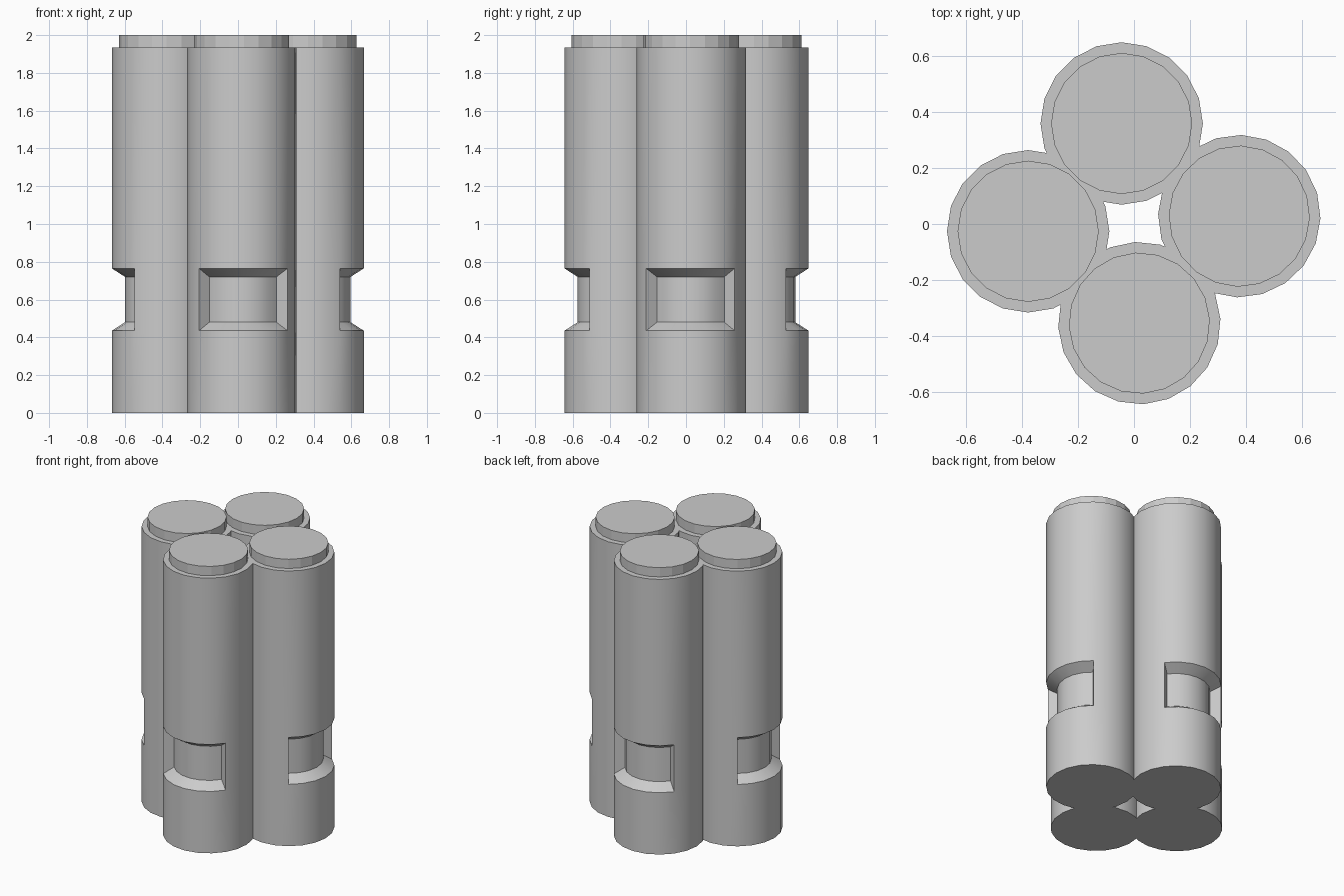
import bpy, bmesh
from math import cos, sin, radians, pi

if "Cube" in bpy.data.objects:
    bpy.data.objects.remove(bpy.data.objects["Cube"])

SIDES = 20
R, CAP_R, FLOOR_R = 0.29, 0.252, 0.22


def make_canister(name, cx, cy, facing, turn):
    """Capped cylinder with a sunken window centred on the outward side."""
    bm = bmesh.new()
    start = radians(facing + turn)

    def point(r, z, i):
        a = start + 2 * pi * i / SIDES
        return bm.verts.new((cx + r * cos(a), cy + r * sin(a), z))

    # rings from the base up to the raised cap
    levels = [(R, 0), (R, 0.435), (R, 0.765), (R, 1.935), (CAP_R, 1.935), (CAP_R, 2.0)]
    rings = [[point(r, z, i) for i in range(SIDES)] for r, z in levels]
    window = [-3, -2, -1, 0, 1, 2]
    open_cols = {i % SIDES for i in window}
    for k in range(len(rings) - 1):
        lo, hi = rings[k], rings[k + 1]
        for i in range(SIDES):
            if k == 1 and i in open_cols:
                continue
            j = (i + 1) % SIDES
            bm.faces.new((lo[i], lo[j], hi[j], hi[i]))
    bm.faces.new(rings[0][::-1])
    bm.faces.new(rings[-1])

    # sunken window with sloped sill, lintel and side walls
    cols = range(-3, 4)
    outer_lo = [rings[1][i % SIDES] for i in cols]
    outer_hi = [rings[2][i % SIDES] for i in cols]
    inner_lo = [point(FLOOR_R, 0.48, i) for i in cols]
    inner_hi = [point(FLOOR_R, 0.72, i) for i in cols]
    strips = [outer_lo, inner_lo, inner_hi, outer_hi]
    for a, b in zip(strips, strips[1:]):
        for i in range(6):
            bm.faces.new((a[i], a[i + 1], b[i + 1], b[i]))
    for i in (0, 6):
        bm.faces.new((outer_lo[i], inner_lo[i], inner_hi[i], outer_hi[i]))

    bmesh.ops.recalc_face_normals(bm, faces=bm.faces[:])
    mesh = bpy.data.meshes.new(name)
    bm.to_mesh(mesh)
    bm.free()
    obj = bpy.data.objects.new(name, mesh)
    bpy.context.collection.objects.link(obj)

    # smooth body, faceted cap
    bpy.ops.object.select_all(action='DESELECT')
    obj.select_set(True)
    bpy.context.view_layer.objects.active = obj
    bpy.ops.object.shade_smooth_by_angle(angle=radians(25))
    for p in mesh.polygons:
        if p.center.z > 1.94:
            p.use_smooth = False


# ring of four overlapping canisters, slightly uneven
make_canister("right_canister", 0.376, 0.028, 0, -1.5)
make_canister("back_canister", -0.044, 0.359, 90, 0)
make_canister("left_canister", -0.378, -0.026, 180, 0)
make_canister("front_canister", 0.019, -0.354, 270, 3)
